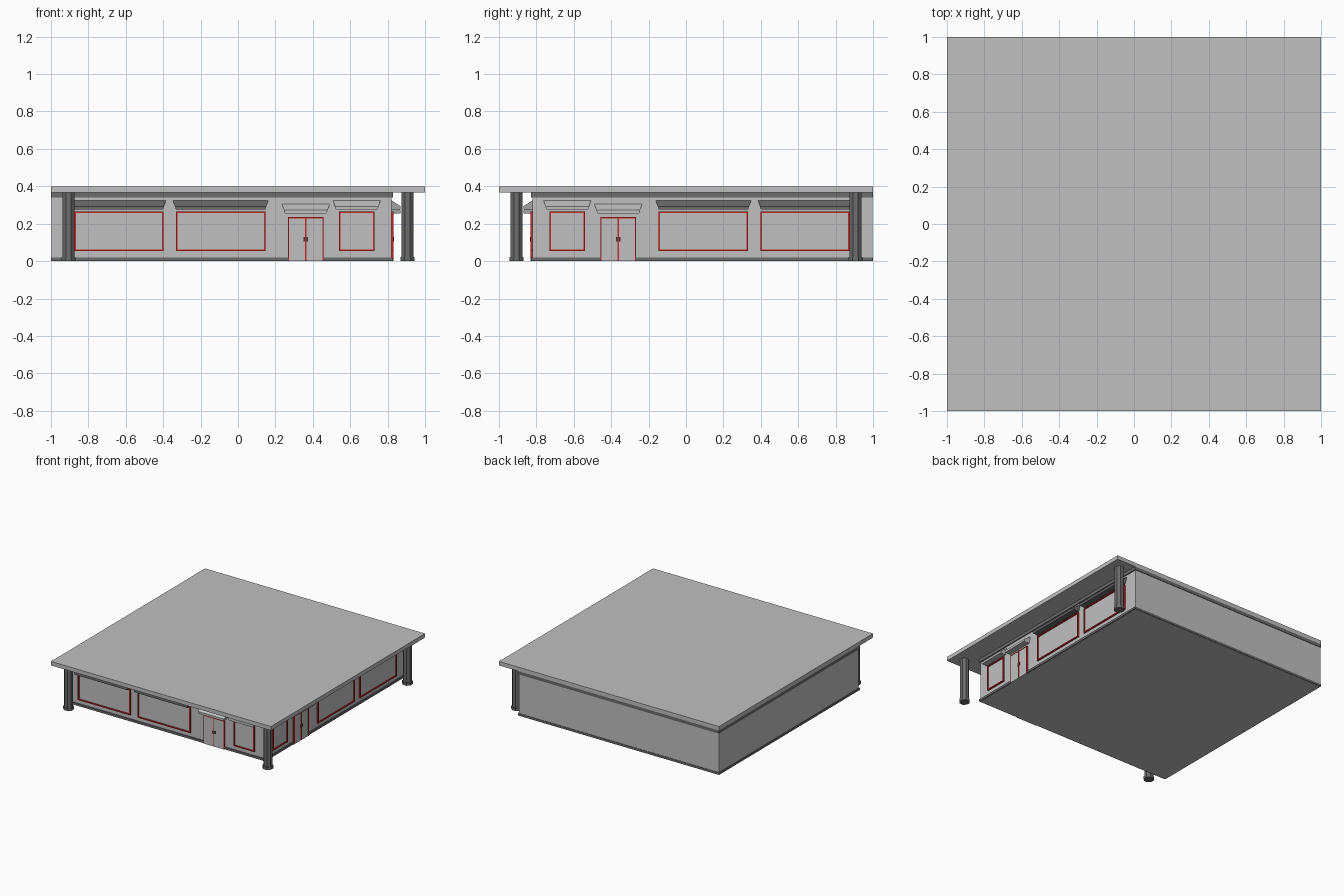
import bpy
import bmesh
import math

if "Cube" in bpy.data.objects:
    bpy.data.objects.remove(bpy.data.objects["Cube"])


def material(name, rgb):
    m = bpy.data.materials.new(name)
    m.use_nodes = True
    m.diffuse_color = (*rgb, 1)
    m.node_tree.nodes["Principled BSDF"].inputs["Base Color"].default_value = (*rgb, 1)
    return m


LIGHT = material("light grey", (0.53, 0.53, 0.53))
DARK = material("dark grey", (0.15, 0.15, 0.15))
RED = material("red frame", (0.6, 0.02, 0.02))
BLACK = material("black handle", (0.04, 0.04, 0.04))

WALL = 0.82   # distance of both shop fronts from the centre
EDGE = 1.0    # distance of the plain back walls


def finish(name, bm, mat):
    bmesh.ops.recalc_face_normals(bm, faces=bm.faces)
    mesh = bpy.data.meshes.new(name)
    bm.to_mesh(mesh)
    bm.free()
    mesh.materials.append(mat)
    ob = bpy.data.objects.new(name, mesh)
    bpy.context.collection.objects.link(ob)
    return ob


def add_box(bm, lo, hi, place=lambda p: p):
    verts = bmesh.ops.create_cube(bm, size=1)["verts"]
    for v in verts:
        v.co = place([lo[i] + (v.co[i] + 0.5) * (hi[i] - lo[i]) for i in range(3)])


def box(name, lo, hi, mat):
    bm = bmesh.new()
    add_box(bm, lo, hi)
    return finish(name, bm, mat)


# Facade coordinates: u along the wall, d outwards from it, z up
def front(p):
    return (p[0], -WALL - p[1], p[2])


def side(p):
    return (WALL + p[1], -p[0], p[2])


def panel(name, place, boxes, mat):
    bm = bmesh.new()
    for u0, u1, d0, d1, z0, z1 in boxes:
        add_box(bm, (u0, d0, z0), (u1, d1, z1), place)
    return finish(name, bm, mat)


def frame_bars(u0, u1, z0, z1, t=0.009, d=0.012):
    return [(u0, u0 + t, 0, d, z0, z1), (u1 - t, u1, 0, d, z0, z1),
            (u0 + t, u1 - t, 0, d, z1 - t, z1)]


def awning(name, place, u0, u1, top, mat):
    # Sloped hood with a short lip, tapering towards its outer edge
    taper, depth = 0.016, 0.05
    bm = bmesh.new()
    rings = []
    for u, s in ((u0, 1), (u1, -1)):
        profile = [(u, 0, top), (u + s * taper * 0.65, depth, top - 0.032),
                   (u + s * taper, depth, top - 0.05), (u + s * taper, 0, top - 0.05)]
        rings.append([bm.verts.new(place(p)) for p in profile])
    a, b = rings
    bm.faces.new(a)
    bm.faces.new(b)
    for i in range(4):
        j = (i + 1) % 4
        bm.faces.new((a[i], a[j], b[j], b[i]))
    finish(name, bm, mat)


# Main volume, roof and the trim bands around it
box("walls", (-EDGE + 0.004, -WALL, 0), (WALL, EDGE - 0.004, 0.368), LIGHT)
box("roof_slab", (-1, -1, 0.367), (1, 1, 0.4), LIGHT)
box("cornice", (-EDGE, -WALL - 0.008, 0.341), (WALL + 0.008, EDGE, 0.367), DARK)
box("plinth", (-EDGE, -WALL - 0.008, 0.002), (WALL + 0.008, EDGE, 0.02), DARK)

# Two matching shop fronts: window span, hood span, hood colour
WINDOWS = {"outer_window": (-0.875, -0.397, -0.893, -0.385, DARK),
           "middle_window": (-0.332, 0.148, -0.348, 0.162, DARK),
           "small_window": (0.54, 0.73, 0.508, 0.762, LIGHT)}
for label, place in (("front", front), ("side", side)):
    for name, (u0, u1, hood0, hood1, hood) in WINDOWS.items():
        bars = frame_bars(u0, u1, 0.053, 0.265)
        bars.append((u0 + 0.009, u1 - 0.009, 0, 0.012, 0.053, 0.062))
        panel(f"{label}_{name}_frame", place, bars, RED)
        panel(f"{label}_{name}_pane", place, [(u0, u1, 0, 0.004, 0.06, 0.26)], LIGHT)
        awning(f"{label}_{name}_awning", place, hood0, hood1, 0.325, hood)
    # Double door with a hood
    panel(f"{label}_door_leaves", place, [(0.27, 0.455, 0, 0.01, 0, 0.23)], LIGHT)
    door = frame_bars(0.267, 0.458, 0, 0.236, 0.007)
    door.append((0.359, 0.365, 0, 0.012, 0, 0.23))
    panel(f"{label}_door_frame", place, door, RED)
    panel(f"{label}_door_handles", place,
          [(0.349, 0.359, 0, 0.013, 0.105, 0.13), (0.365, 0.375, 0, 0.013, 0.105, 0.13)], BLACK)
    awning(f"{label}_door_awning", place, 0.235, 0.49, 0.305, LIGHT)

# Eight-sided corner columns with footings
for name, x, y in (("left", 1, -1), ("right", -1, -1), ("rear", 1, 1)):
    bm = bmesh.new()
    for radius, z0, z1 in ((0.035, 0, 0.367), (0.041, 0, 0.022)):
        ring = bmesh.ops.create_cone(bm, cap_ends=True, segments=8, radius1=radius,
                                     radius2=radius, depth=z1 - z0)["verts"]
        for v in ring:
            angle = math.atan2(v.co.y, v.co.x) + math.pi / 8
            v.co.x, v.co.y = radius * math.cos(angle), radius * math.sin(angle)
        bmesh.ops.translate(bm, verts=ring, vec=(x * 0.906, y * 0.906, (z0 + z1) / 2))
    finish(f"{name}_column", bm, DARK)
